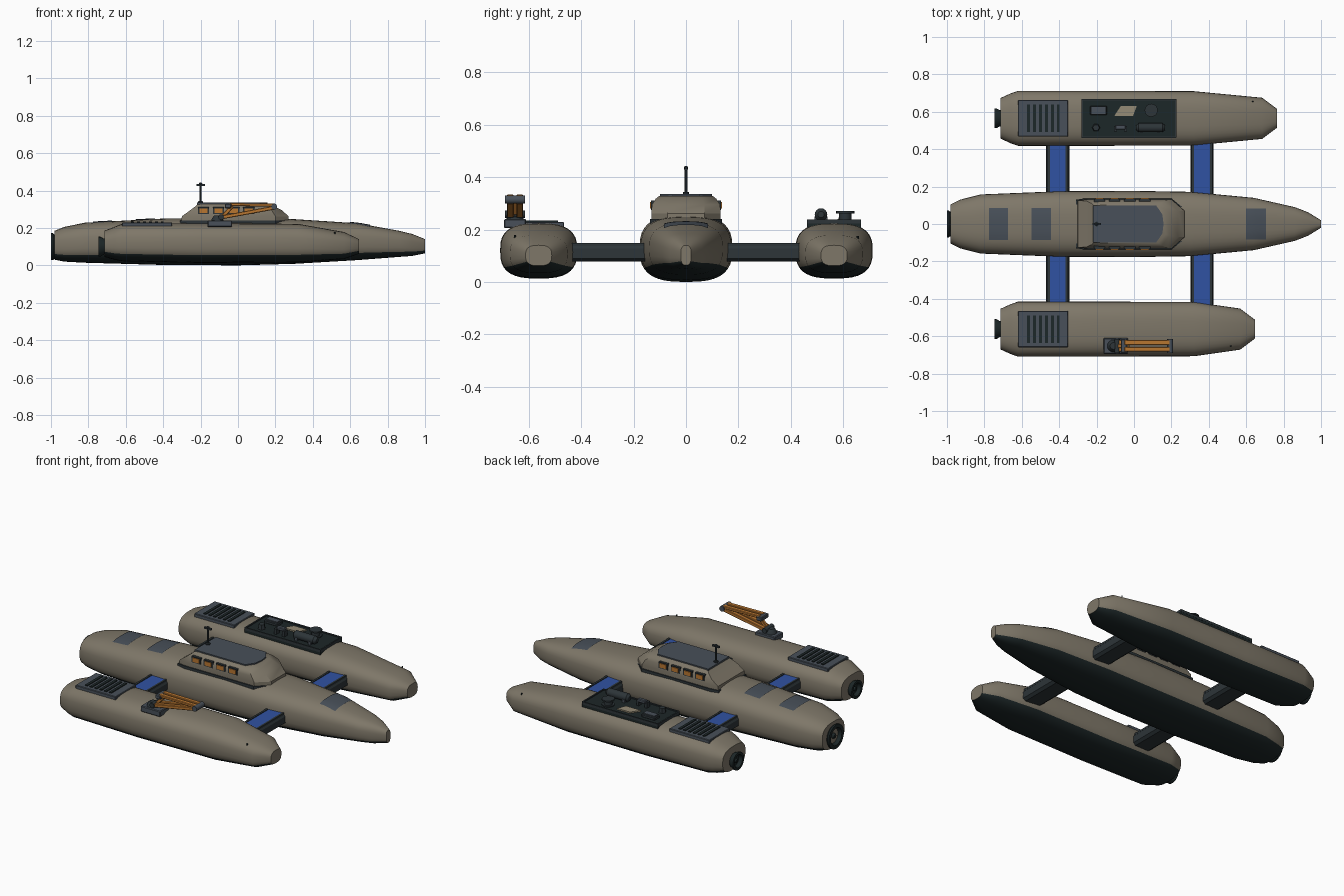
import bpy, bmesh, math
from mathutils import Vector

if "Cube" in bpy.data.objects:
    bpy.data.objects.remove(bpy.data.objects["Cube"])

def mat(name, c):
    m = bpy.data.materials.new(name)
    m.diffuse_color = (*c, 1)
    m.use_nodes = True
    m.node_tree.nodes["Principled BSDF"].inputs["Base Color"].default_value = m.diffuse_color
    return m

BEIGE = mat("hull beige", (0.21, 0.185, 0.14))
DARK = mat("bottom dark", (0.012, 0.02, 0.021))
GREY = mat("slate grey", (0.065, 0.08, 0.10))
FRAME = mat("frame dark grey", (0.026, 0.035, 0.04))
ORANGE = mat("orange", (0.48, 0.18, 0.03))
BLUE = mat("panel blue", (0.03, 0.085, 0.36))
TAN = mat("light tan", (0.30, 0.26, 0.18))

def make(name, verts, faces, mats, smooth=None, bevel=0):
    me = bpy.data.meshes.new(name)
    me.from_pydata(verts, [], faces)
    bm = bmesh.new()
    bm.from_mesh(me)
    bmesh.ops.recalc_face_normals(bm, faces=bm.faces)
    if bevel:
        bmesh.ops.bevel(bm, geom=bm.edges[:], offset=bevel, segments=1, affect='EDGES')
    bm.to_mesh(me)
    bm.free()
    for m in mats:
        me.materials.append(m)
    o = bpy.data.objects.new(name, me)
    bpy.context.collection.objects.link(o)
    if smooth:
        bpy.ops.object.select_all(action='DESELECT')
        o.select_set(True)
        bpy.context.view_layer.objects.active = o
        bpy.ops.object.shade_smooth_by_angle(angle=math.radians(smooth))
    return o

def loft(name, rings, mats, **kw):
    n = len(rings[0])
    f = [(i*n + j, i*n + (j+1) % n, (i+1)*n + (j+1) % n, (i+1)*n + j)
         for i in range(len(rings)-1) for j in range(n)]
    f += [tuple(range(n)), tuple(range((len(rings)-1)*n, len(rings)*n))]
    return make(name, [p for r in rings for p in r], f, mats, **kw)

def box(name, x, y, z, m, bevel=0):
    return loft(name, [[(x[0], y[0], k), (x[1], y[0], k), (x[1], y[1], k), (x[0], y[1], k)] for k in z],
                [m], bevel=bevel)

def tube(name, p, axis, prof, m, n=20):
    # prof: list of (distance along axis, radius) from point p
    d = Vector(axis).normalized()
    q = d.to_track_quat('Z', 'Y')
    rings = [[Vector(p) + q @ Vector((r*math.cos(2*math.pi*j/n), r*math.sin(2*math.pi*j/n), h))
              for j in range(n)] for h, r in prof]
    return loft(name, rings, [m], smooth=35)

def beam(name, a, b, w, h, m):
    # rectangular bar from a to b in the x-z plane
    a, b = Vector(a), Vector(b)
    d = (b-a).normalized()
    u = Vector((-d.z, 0, d.x))*h/2
    s = Vector((0, w/2, 0))
    return loft(name, [[p+u+s, p+u-s, p-u-s, p-u+s] for p in (a, b)], [m], bevel=0.003)

# ---- hulls: stations are (x, half width, top z, bottom z)
E, N = 2.8, 36

def at(st, x):
    for a, b in zip(st, st[1:]):
        if x <= b[0]:
            t = (x-a[0])/(b[0]-a[0])
            return [a[k] + t*(b[k]-a[k]) for k in (1, 2, 3)]

def top(st, yc, x, y):
    w, t, b = at(st, x)
    return (t+b)/2 + (t-b)/2*max(0, 1-abs((y-yc)/w)**E)**(1/E)

def hull(name, st, yc):
    rings = []
    for x, w, t, b in st:
        r = []
        for j in range(N):
            a = 2*math.pi*j/N
            c, s = math.cos(a), math.sin(a)
            r.append((x, yc + w*math.copysign(abs(c)**(2/E), c),
                      (t+b)/2 + (t-b)/2*math.copysign(abs(s)**(2/E), s)))
        rings.append(r)
    o = loft(name, rings, [BEIGE, DARK], smooth=35)
    # dark bottom: the lowest faces around each section
    for i, f in enumerate(o.data.polygons):
        if len(f.vertices) == 4 and math.sin(2*math.pi*(i % N + 0.5)/N) < -0.5:
            f.material_index = 1

MAIN = [(-0.98, 0.105, 0.185, 0.03), (-0.93, 0.13, 0.205, 0.02), (-0.82, 0.158, 0.228, 0.014),
        (-0.40, 0.175, 0.25, 0.002), (0.0, 0.177, 0.255, 0.0), (0.30, 0.172, 0.247, 0.008),
        (0.64, 0.14, 0.225, 0.028), (0.86, 0.09, 0.185, 0.045), (0.93, 0.063, 0.168, 0.05),
        (1.0, 0.02, 0.14, 0.064)]

def side(e):
    return [(-0.715, 0.108, 0.185, 0.045), (-0.66, 0.133, 0.206, 0.03), (-0.62, 0.147, 0.222, 0.022),
            (-0.2, 0.147, 0.224, 0.013), (0.32, 0.145, 0.222, 0.016), (e-0.08, 0.11, 0.178, 0.034),
            (e, 0.05, 0.14, 0.062)]

hull("main_hull", MAIN, 0)
SIDES = {"left": (0.565, side(0.765)), "right": (-0.562, side(0.647))}

# ---- deck panels that follow the main hull
def panel(name, x0, x1, h):
    v, f = [], []
    for i in range(5):
        for j in range(9):
            x, y = x0 + (x1-x0)*i/4, -h + 2*h*j/8
            v.append((x, y, top(MAIN, 0, x, y) + 0.004))
            if i and j:
                k = i*9 + j
                f.append((k, k-1, k-10, k-9))
    make(name, v, f, [GREY], smooth=35)

panel("aft_deck_panel", -0.775, -0.675, 0.085)
panel("mid_deck_panel", -0.548, -0.445, 0.085)
panel("bow_deck_panel", 0.60, 0.705, 0.083)

# ---- stern nozzles
def nozzle(name, x, y, z, r):
    tube(name, (x, y, z), (-1, 0, 0), [(-0.03, r*0.8), (0.004, r*0.82), (0.02, r), (0.03, r),
         (0.03, r*0.72), (0.008, r*0.6), (0.008, r*0.25), (0.022, r*0.15)], DARK, 24)

nozzle("main_nozzle", -0.97, 0, 0.10, 0.072)

# ---- side hulls with louvre panels and cleats
for n, (y, st) in SIDES.items():
    hull(n + "_hull", st, y)
    nozzle(n + "_nozzle", -0.715, y, 0.10, 0.053)
    box(n + "_louvre_panel", (-0.62, -0.352), (y-0.097, y+0.097), (0.205, 0.229), GREY, 0.003)
    for i in range(6):
        x = -0.565 + i*0.032
        box(n + "_louvre_slot", (x-0.008, x+0.008), (y-0.074, y+0.074), (0.225, 0.234), DARK)
    s = 1 if y > 0 else -1
    cx = st[-1][0] - 0.13
    tube(n + "_cleat", (cx, y + s*0.09, top(st, y, cx, y + s*0.09)), (0, 0, 1), [(-0.01, 0.004), (0.008, 0.004)], DARK, 8)

# ---- cross beams with blue panels
for n, x in (("aft", -0.408), ("fore", 0.363)):
    prof = [(-0.062, 0.09), (-0.062, 0.128), (-0.052, 0.143), (0.052, 0.143), (0.062, 0.128),
            (0.062, 0.09), (0.045, 0.078), (-0.045, 0.078)]
    loft(n + "_cross_beam", [[(x+a, y, z) for a, z in prof] for y in (-0.5, 0.5)], [FRAME])
    for s in (-1, 1):
        box(n + "_blue_panel", (x-0.042, x+0.042), sorted((s*0.14, s*0.45)), (0.139, 0.1465), BLUE)
        for e in (-1, 1):
            box(n + "_beam_rail", (x+e*0.05-0.006, x+e*0.05+0.006), sorted((s*0.14, s*0.45)), (0.138, 0.149), FRAME)

# ---- cabin
def outline(z, x0, x1, x2, h, hf):
    return [(x0, -h*0.95, z), (x0+0.05, -h, z), (x1, -h, z), (x2, -hf, z),
            (x2, hf, z), (x1, h, z), (x0+0.05, h, z), (x0, h*0.95, z)]

loft("cabin_skirt", [outline(z, -0.31, 0.2, 0.278, 0.137, 0.075) for z in (0.215, 0.24)], [FRAME])
loft("cabin", [outline(0.22, -0.305, 0.2, 0.272, 0.13, 0.07), outline(0.262, -0.30, 0.2, 0.27, 0.132, 0.07),
               outline(0.295, -0.255, 0.18, 0.235, 0.13, 0.07), outline(0.318, -0.225, 0.15, 0.19, 0.115, 0.06),
               outline(0.328, -0.215, 0.13, 0.17, 0.102, 0.055)], [BEIGE], smooth=30)
roof = [(-0.218, -0.1), (0.118, -0.1), (0.152, -0.05), (0.158, 0), (0.152, 0.05), (0.118, 0.1), (-0.218, 0.1)]
loft("cabin_roof", [[(x, y, z) for x, y in roof] for z in (0.324, 0.335)], [GREY])
for s in (-1, 1):
    for i in range(4):
        x = -0.185 + i*0.081
        box("window_frame", (x-0.03, x+0.03), sorted((s*0.115, s*0.134)), (0.274, 0.311), FRAME)
        box("window", (x-0.022, x+0.022), sorted((s*0.12, s*0.138)), (0.28, 0.305), ORANGE)

# ---- mast
tube("mast", (-0.2, 0, 0.33), (0, 0, 1), [(0, 0.013), (0.012, 0.013), (0.014, 0.006), (0.1, 0.006)], FRAME, 10)
box("mast_bar", (-0.223, -0.177), (-0.006, 0.006), (0.425, 0.435), FRAME)
tube("mast_tip", (-0.2, 0, 0.428), (0, 0, 1), [(0, 0.006), (0.004, 0.009), (0.01, 0.009), (0.014, 0.004)], FRAME, 10)

# ---- equipment bay on the left hull
box("equipment_tray", (-0.28, 0.225), (0.462, 0.667), (0.205, 0.232), DARK)
for y in (0.465, 0.664):
    box("tray_rim", (-0.28, 0.225), (y-0.004, y+0.004), (0.222, 0.238), FRAME)
for x in (-0.277, 0.222):
    box("tray_rim_end", (x-0.004, x+0.004), (0.462, 0.667), (0.222, 0.238), FRAME)
box("equipment_box", (-0.235, -0.145), (0.582, 0.632), (0.23, 0.25), FRAME, 0.004)
box("equipment_lid", (-0.228, -0.152), (0.589, 0.625), (0.248, 0.255), GREY)
trap = [(-0.105, 0.578), (-0.005, 0.578), (0.015, 0.632), (-0.07, 0.632)]
loft("tan_plate", [[(x, y, z) for x, y in trap] for z in (0.23, 0.24)], [TAN])
tube("winch_drum", (0.092, 0.608, 0.23), (0, 0, 1),
     [(0, 0.035), (0.008, 0.035), (0.008, 0.024), (0.032, 0.024), (0.032, 0.035), (0.04, 0.035)], FRAME, 20)
tube("hex_valve", (-0.203, 0.515, 0.23), (0, 0, 1), [(0, 0.022), (0.03, 0.018)], FRAME, 6)
for x in (-0.1, -0.045):
    box("bracket_leg", (x-0.008, x+0.008), (0.495, 0.525), (0.23, 0.265), FRAME)
box("bracket_top", (-0.1, -0.045), (0.505, 0.53), (0.255, 0.275), GREY, 0.004)
tube("gas_cylinder", (0.012, 0.515, 0.257), (1, 0, 0), [(0, 0.012), (0.012, 0.024), (0.14, 0.024), (0.155, 0.012)], FRAME, 16)
for x in (0.04, 0.13):
    box("cylinder_cradle", (x-0.008, x+0.008), (0.49, 0.54), (0.23, 0.25), GREY)

# ---- folded crane on the right hull
cy = -0.652
box("crane_base", (-0.163, -0.032), (cy-0.042, cy+0.042), (0.205, 0.24), GREY, 0.004)
tube("crane_turntable", (-0.11, cy, 0.236), (0, 0, 1), [(0, 0.034), (0.014, 0.03), (0.03, 0.018)], FRAME, 16)
tube("shoulder_pin", (-0.09, cy-0.038, 0.258), (0, 1, 0), [(0, 0.015), (0.076, 0.015)], FRAME, 14)
tube("elbow_pin", (0.193, cy-0.038, 0.314), (0, 1, 0), [(0, 0.016), (0.076, 0.016)], GREY, 14)
for s in (-1, 1):
    y = cy + s*0.018
    beam("lower_arm", (-0.09, y, 0.256), (0.193, y, 0.308), 0.026, 0.02, ORANGE)
    beam("upper_arm", (0.193, y, 0.322), (-0.05, y, 0.325), 0.026, 0.016, ORANGE)
beam("arm_ram", (-0.08, cy, 0.262), (-0.03, cy, 0.318), 0.02, 0.02, ORANGE)
box("arm_head", (-0.07, -0.035), (cy-0.036, cy+0.036), (0.305, 0.33), GREY, 0.004)
